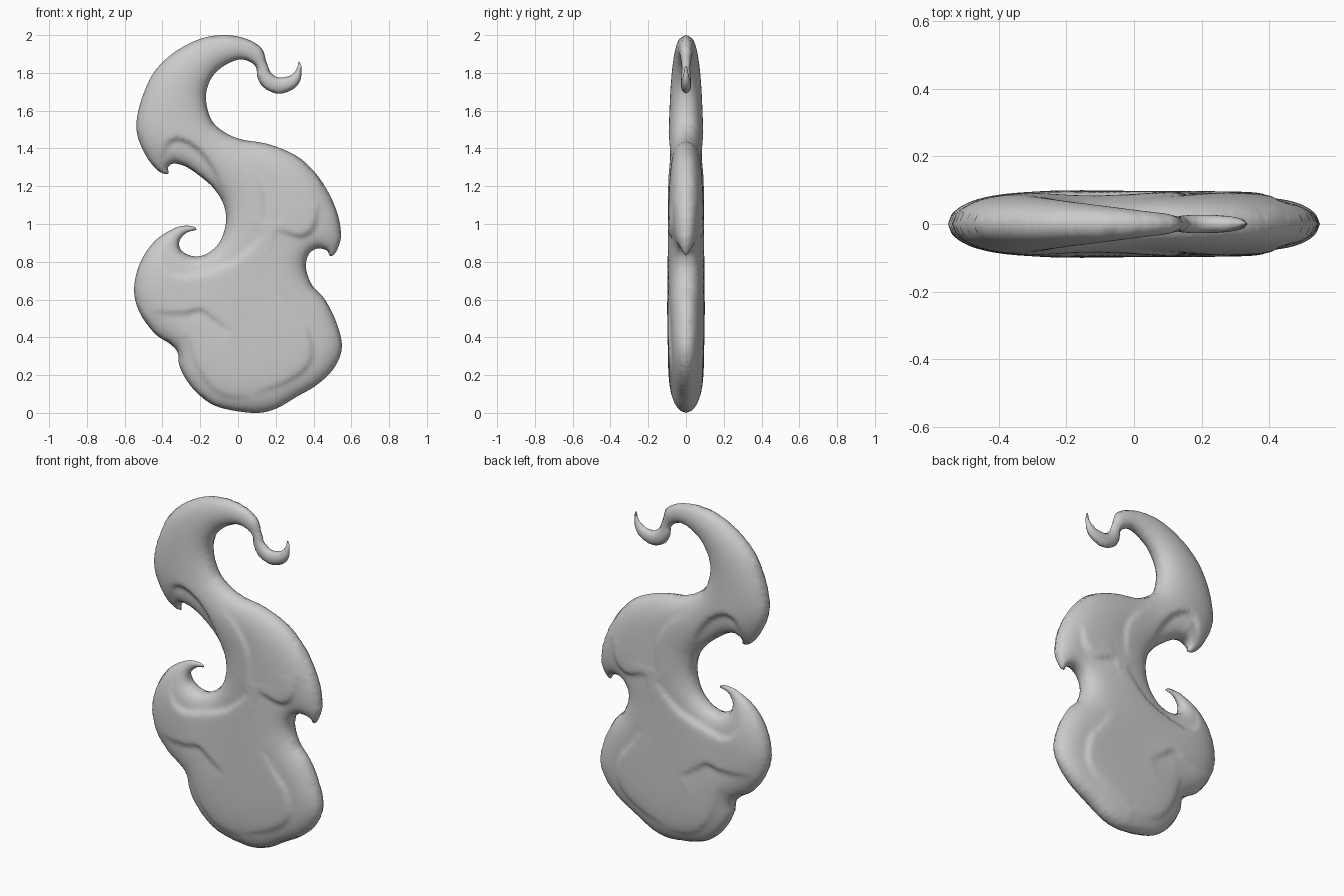
import bpy, bmesh, math
from mathutils import Vector
from mathutils.geometry import delaunay_2d_cdt
from mathutils.kdtree import KDTree

cube = bpy.data.objects.get("Cube")
if cube:
    bpy.data.objects.remove(cube, do_unlink=True)

CELL = 0.013        # mesh spacing
REACH = 0.11        # distance over which the body swells to full depth
DEPTH = 0.121       # half thickness of the widest parts

# Silhouette in hundredths: left side upward, from the base to the crown
left_side = [
    (8, 0), (-10, 3), (-20, 9), (-27, 17), (-31, 25), (-32, 32), (-36, 36.5),
    (-44, 42), (-52, 53), (-55, 65), (-52, 79), (-44, 91), (-33, 98),
    (-25, 99), (-22, 97), (-27, 95.5), (-31, 91), (-30, 86), (-24, 83),
    (-17, 84), (-10, 90), (-6.5, 100), (-7.5, 110), (-13, 119), (-21, 126),
    (-28, 130.5), (-34, 132), (-37, 130), (-37, 126.5), (-42, 128),
    (-48, 135), (-53, 146), (-53.5, 156), (-50, 169), (-44, 181),
    (-33.5, 191), (-20, 198)]
# Right side downward: the curled tail, the shoulder, the waist and the base
right_side = [
    (-7, 200), (4.5, 198), (12.5, 193), (15, 186), (17.5, 180), (22, 177.5),
    (28.5, 179), (31.5, 183), (32, 186), (33.5, 184), (33, 176), (28.5, 171),
    (21, 169), (14, 172), (10.5, 177), (9.5, 183), (6, 186), (0, 187),
    (-8.5, 183), (-14.5, 176.5), (-17, 167), (-14.5, 156), (-8.5, 149.5),
    (1, 145), (17, 142), (32.5, 135), (44, 123), (52, 107.5), (54.5, 94),
    (52, 85.5), (49, 83), (47, 86), (42, 87), (37.5, 84), (36, 77), (39, 68),
    (46, 60), (52, 48), (55, 35), (51, 24), (42, 15), (31, 8.5), (19.5, 2)]

# Surface folds: strength and path, raised on the left of the direction of travel
folds = [
    (0.32, [(-41, 134), (-37, 143), (-30, 145), (-20, 139), (-12, 128), (-7, 113)]),
    (0.12, [(13, 100), (12, 118), (5, 130), (-7, 140)]),
    (0.22, [(20, 98), (33, 94), (40, 99), (42, 112)]),
    (0.22, [(14, 94), (0, 81), (-15, 75), (-30, 72), (-38, 78), (-40, 90)]),
    (0.16, [(-46, 54), (-30, 53), (-20, 55), (-12, 50), (-2, 43)]),
    (0.16, [(8, 10), (28, 18), (38, 28), (37, 42), (29, 53), (21, 64)]),
    (0.14, [(-26, 42), (-20, 22), (-8, 10), (8, 9)]),
]


def smooth_path(points, closed):
    """Evenly sampled curve through the given points."""
    pts = [Vector(p) / 100 for p in points]
    n = len(pts)

    def at(i):
        return pts[i % n] if closed else pts[min(max(i, 0), n - 1)]

    path = []
    for i in range(n if closed else n - 1):
        a, b, c, d = (at(i + k) for k in (-1, 0, 1, 2))
        steps = max(1, round((c - b).length / CELL))
        for s in range(steps):
            t = s / steps
            path.append(b + (c - a) * (t / 2)
                        + (a * 2 - b * 5 + c * 4 - d) * (t * t / 2)
                        + (b * 3 - a - c * 3 + d) * (t ** 3 / 2))
    return path


def tree_of(path):
    tree = KDTree(len(path))
    for i, p in enumerate(path):
        tree.insert((p.x, p.y, 0), i)
    tree.balance()
    return tree


def fill_silhouette(outline):
    """Flat triangulated sheet with even points inside the outline."""
    rim = tree_of(outline)
    points = list(outline)
    row = CELL * math.sqrt(3) / 2
    for j in range(int(2 / row) + 2):
        for i in range(-int(0.6 / CELL), int(0.6 / CELL)):
            p = Vector(((i + j % 2 / 2) * CELL, j * row))
            if rim.find((p.x, p.y, 0))[2] > CELL * 0.55:
                points.append(p)
    count = len(outline)
    edges = [(i, (i + 1) % count) for i in range(count)]
    verts, _, faces = delaunay_2d_cdt(points, edges, [], 1, 1e-5)[:3]
    bm = bmesh.new()
    bv = [bm.verts.new((v.x, 0, v.y)) for v in verts]
    for f in faces:
        bm.faces.new([bv[i] for i in f])
    bmesh.ops.delete(bm, geom=[v for v in bm.verts if not v.link_faces], context='VERTS')
    bm.verts.index_update()
    return bm


def swell(bm):
    """Relax a cushion height over the sheet, zero at the rim."""
    height = [0.0] * len(bm.verts)
    links = []
    for v in bm.verts:
        if v.is_boundary:
            continue
        near = [(e.other_vert(v).index, 1 / e.calc_length() ** 2) for e in v.link_edges]
        scale = 4 * REACH ** 2 / len(near)
        near = [(i, w * scale) for i, w in near]
        links.append((v.index, near, 1 + sum(w for _, w in near)))
    for _ in range(160):
        for index, near, total in links:
            height[index] = (1 + sum(height[i] * w for i, w in near)) / total
    return [DEPTH * h ** 0.55 for h in height]


def fold_shapes():
    shapes = []
    for strength, points in folds:
        path = smooth_path(points, False)
        shapes.append((strength, path, tree_of(path)))
    return shapes


def fold_factor(x, z, shapes):
    """Relative depth change from the overlapping folds."""
    factor = 1.0
    for strength, path, tree in shapes:
        _, i, dist = tree.find((x, z, 0))
        if dist > 0.3:
            continue
        tangent = path[min(i + 1, len(path) - 1)] - path[max(i - 1, 0)]
        away = Vector((x, z)) - path[i]
        side = math.copysign(dist, tangent.x * away.y - tangent.y * away.x)
        taper = math.sin(math.pi * i / (len(path) - 1)) ** 0.7 if 0 < i < len(path) - 1 else 0
        lift = math.tanh(side / 0.02) * math.exp(-dist / 0.07)
        factor += strength * taper * lift * (0.4 if side > 0 else 1)
    return factor


# Front half of the wisp
sheet = fill_silhouette(smooth_path(left_side + right_side, True))
heights = swell(sheet)
shapes = fold_shapes()
for v in sheet.verts:
    if not v.is_boundary:
        v.co.y = -heights[v.index] * fold_factor(v.co.x, v.co.z, shapes)
mesh = bpy.data.meshes.new("smoke_wisp")
sheet.to_mesh(mesh)
sheet.free()
wisp = bpy.data.objects.new("smoke_wisp", mesh)
bpy.context.collection.objects.link(wisp)

# Matching back half
mirror = wisp.modifiers.new("back_half", 'MIRROR')
mirror.use_axis = (False, True, False)
mirror.merge_threshold = 0.0001
for face in mesh.polygons:
    face.use_smooth = True

# Single grey colour
grey = bpy.data.materials.new("soft_grey")
grey.use_nodes = True
colour = (0.6, 0.6, 0.6, 1)
grey.diffuse_color = colour
grey.node_tree.nodes["Principled BSDF"].inputs["Base Color"].default_value = colour
mesh.materials.append(grey)
